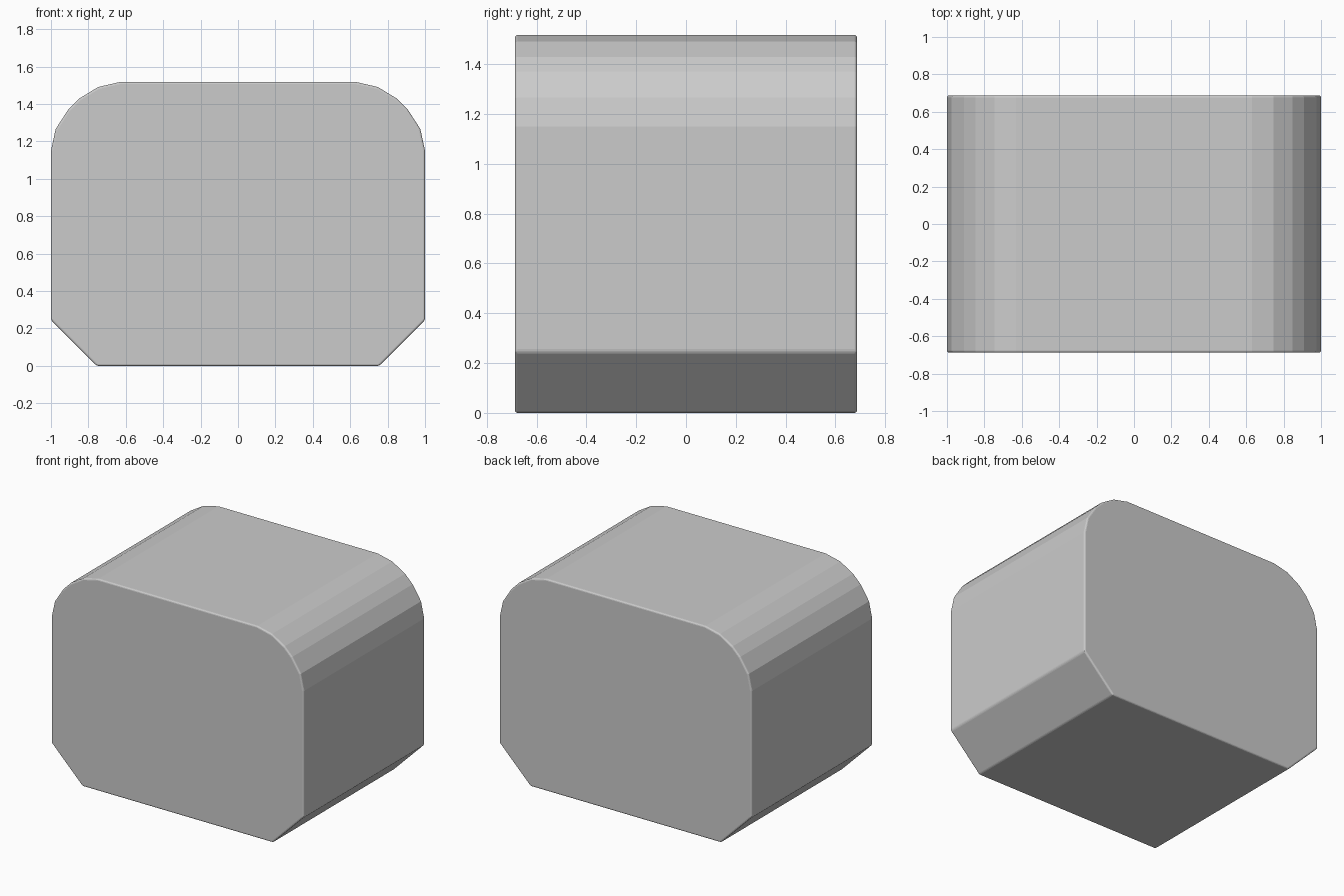
import bpy, bmesh

if "Cube" in bpy.data.objects:
    bpy.data.objects.remove(bpy.data.objects["Cube"])

HALF_DEPTH = 0.687

# Right half of the front outline, from the bottom chamfer up to the rounded shoulder
right = [(0.755, 0), (1, 0.245), (1, 1.15), (0.975, 1.266), (0.908, 1.37),
         (0.848, 1.43), (0.747, 1.491), (0.63, 1.518)]
outline = right + [(-x, z) for x, z in reversed(right)]

# Extrude the mirrored outline from front to back
bm = bmesh.new()
face = bm.faces.new([bm.verts.new((x, -HALF_DEPTH, z)) for x, z in outline])
ext = bmesh.ops.extrude_face_region(bm, geom=[face])
moved = [g for g in ext["geom"] if isinstance(g, bmesh.types.BMVert)]
bmesh.ops.translate(bm, verts=moved, vec=(0, 2 * HALF_DEPTH, 0))
bmesh.ops.recalc_face_normals(bm, faces=bm.faces)
mesh = bpy.data.meshes.new("rounded_block")
bm.to_mesh(mesh)
bm.free()

block = bpy.data.objects.new("rounded_block", mesh)
bpy.context.collection.objects.link(block)

# Fine softened edges on the rims and chamfers only
bevel = block.modifiers.new("edge_softening", 'BEVEL')
bevel.width = 0.011
bevel.segments = 3
bevel.limit_method = 'ANGLE'
bevel.angle_limit = 0.52
